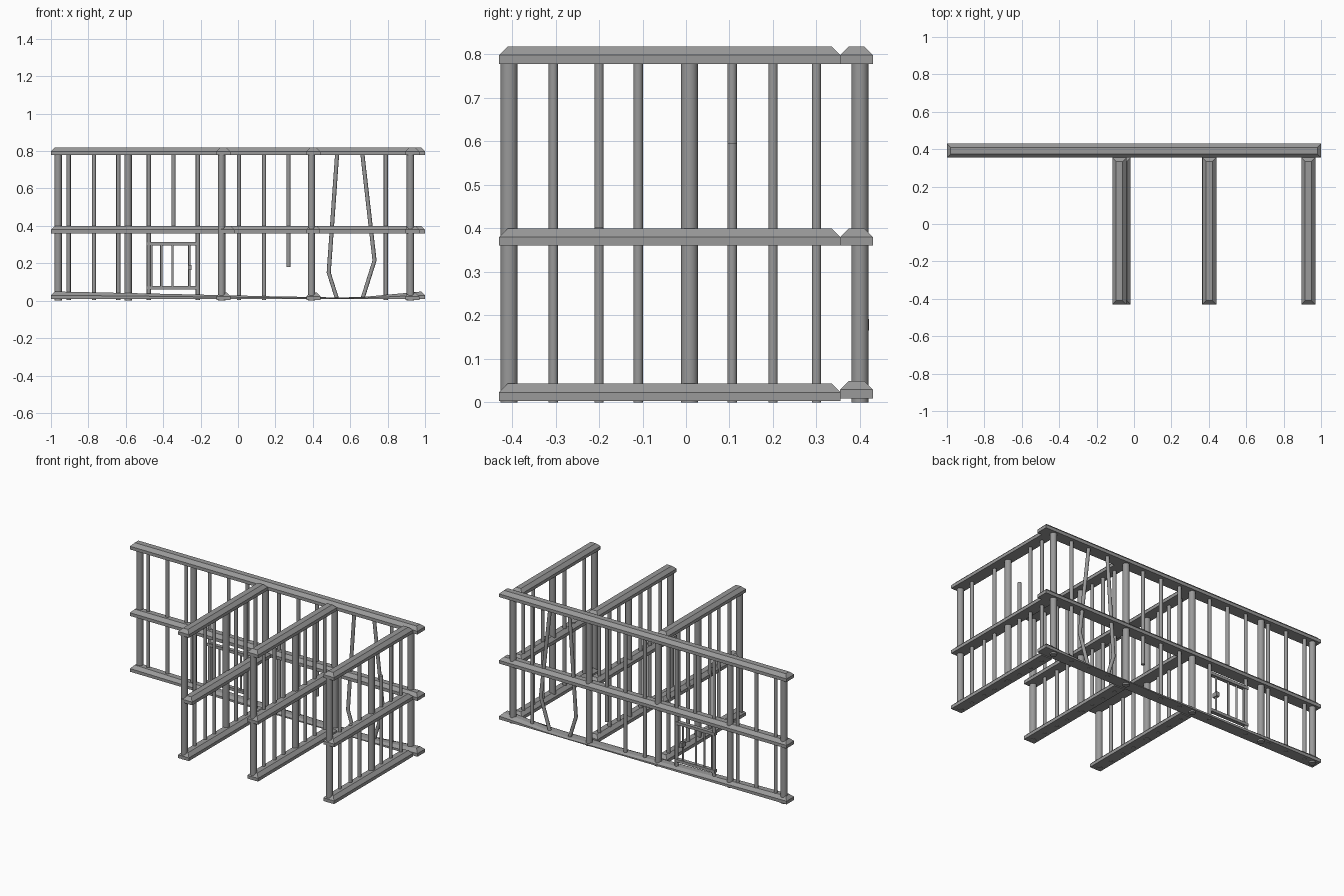
import bpy, bmesh, math
from mathutils import Vector

if "Cube" in bpy.data.objects:
    bpy.data.objects.remove(bpy.data.objects["Cube"], do_unlink=True)

steel = bpy.data.materials.new("grey_steel")
steel.use_nodes = True
steel.diffuse_color = (0.32, 0.32, 0.32, 1)
steel.node_tree.nodes["Principled BSDF"].inputs["Base Color"].default_value = (0.32, 0.32, 0.32, 1)


def loft(name, rings, smooth=False):
    """Skin a list of closed rings and cap both ends."""
    bm = bmesh.new()
    loops = [[bm.verts.new(p) for p in ring] for ring in rings]
    n = len(loops[0])
    for a, b in zip(loops, loops[1:]):
        for i in range(n):
            j = (i + 1) % n
            bm.faces.new((a[i], a[j], b[j], b[i])).smooth = smooth
    bm.faces.new(loops[0][::-1])
    bm.faces.new(loops[-1])
    bmesh.ops.remove_doubles(bm, verts=bm.verts[:], dist=1e-5)
    bmesh.ops.recalc_face_normals(bm, faces=bm.faces[:])
    if smooth:
        for e in bm.edges:
            e.smooth = e.calc_face_angle(0) < math.radians(40)
    mesh = bpy.data.meshes.new(name)
    bm.to_mesh(mesh)
    bm.free()
    mesh.materials.append(steel)
    obj = bpy.data.objects.new(name, mesh)
    bpy.context.collection.objects.link(obj)
    return obj


def bar(name, path, r, sides=14):
    """Round upright bar through the path points."""
    angles = [2 * math.pi * i / sides for i in range(sides)]
    return loft(name, [[Vector(p) + Vector((r * math.cos(a), r * math.sin(a), 0))
                        for a in angles] for p in path], True)


def rail(name, axis, centre, start, end, z, bends=(), width=0.075, height=0.04):
    """Beam with a chamfered top; bends are (position, height factor)."""
    hip, half = 0.02, width / 2
    ends = [(start, 1, 0), (start + hip, 1, 1), (end - hip, 1, 1), (end, 1, 0)]
    stations = sorted(ends + [(s, f, 1) for s, f in bends])
    rings = []
    for s, f, full in stations:
        mid, top = z + height * f / 2, z + height * f * (1 + full) / 2
        inner = half - hip * full
        profile = [(-half, z), (half, z), (half, mid), (inner, top), (-inner, top), (-half, mid)]
        rings.append([(s, centre + w, h) if axis == "x" else (centre + w, s, h)
                      for w, h in profile])
    return loft(name, rings)


def box(name, x0, x1, y0, y1, z0, z1):
    return loft(name, [[(x0, y0, z), (x1, y0, z), (x1, y1, z), (x0, y1, z)] for z in (z0, z1)])


POST, BAR, TOP = 0.02, 0.011, 0.785
BACK = 0.4

# Long back wall: rails, the bottom one crushed
rail("back_top_rail", "x", 0.392, -1, 1, 0.778)
rail("back_middle_rail", "x", 0.392, -1, 1, 0.36)
rail("back_bottom_rail", "x", 0.392, -1, 1, 0.009,
     [(-0.5, 0.75), (0.2, 0.35), (0.55, 0.2), (0.68, 0.3)])

# Back wall posts and straight bars
for x in (-0.962, -0.588, -0.088, 0.393, 0.922):
    bar("back_post", [(x, BACK, 0), (x, BACK, TOP)], POST)
for x in (-0.905, -0.77, -0.64, -0.477, -0.215, 0.005, 0.14, 0.79):
    bar("back_bar", [(x, BACK, 0.005), (x, BACK, TOP)], BAR)
bar("bar_above_hatch", [(-0.345, BACK, 0.38), (-0.345, BACK, TOP)], BAR)
bar("broken_hanging_bar", [(0.27, BACK, 0.18), (0.27, BACK, TOP)], BAR)

# Pair of bars pried apart
for name, x, knee, z in (("right_bent_bar", 0.53, 0.485, 0.15),
                         ("left_bent_bar", 0.665, 0.73, 0.215)):
    bar(name, [(x, BACK, 0.008), (knee, BACK, z), (x, BACK, TOP)], BAR)

# Small hatch with a lock
for name, z in (("hatch_top", 0.295), ("hatch_bottom", 0.06)):
    box(name, -0.488, -0.215, 0.388, 0.412, z, z + 0.018)
for x in (-0.462, -0.41, -0.35, -0.26):
    bar("hatch_bar", [(x, BACK, 0.07), (x, BACK, 0.3)], 0.006)
box("hatch_lock", -0.268, -0.248, 0.385, 0.421, 0.165, 0.192)

# Three dividing walls running forward
for wall, x, middle in (("right", -0.088, -0.056), ("centre", 0.393, 0.402),
                        ("left", 0.922, 0.932)):
    rail_x = x + 0.01
    for level, rx, z in (("top", rail_x, 0.778), ("middle", middle, 0.36),
                         ("bottom", rail_x, 0.003)):
        rail(f"{wall}_{level}_rail", "y", rx, -0.43, 0.355, z)
    for y in (-0.407, 0.008):
        bar(f"{wall}_post", [(x, y, 0), (x, y, TOP)], POST)
    for y in (-0.305, -0.2, -0.11, 0.106, 0.2, 0.3):
        # Two bars of the left wall are snapped short
        top = {-0.2: 0.403, 0.106: 0.595}.get(y, TOP) if wall == "left" else TOP
        bar(f"{wall}_bar", [(x, y, 0), (x, y, top)], BAR)
